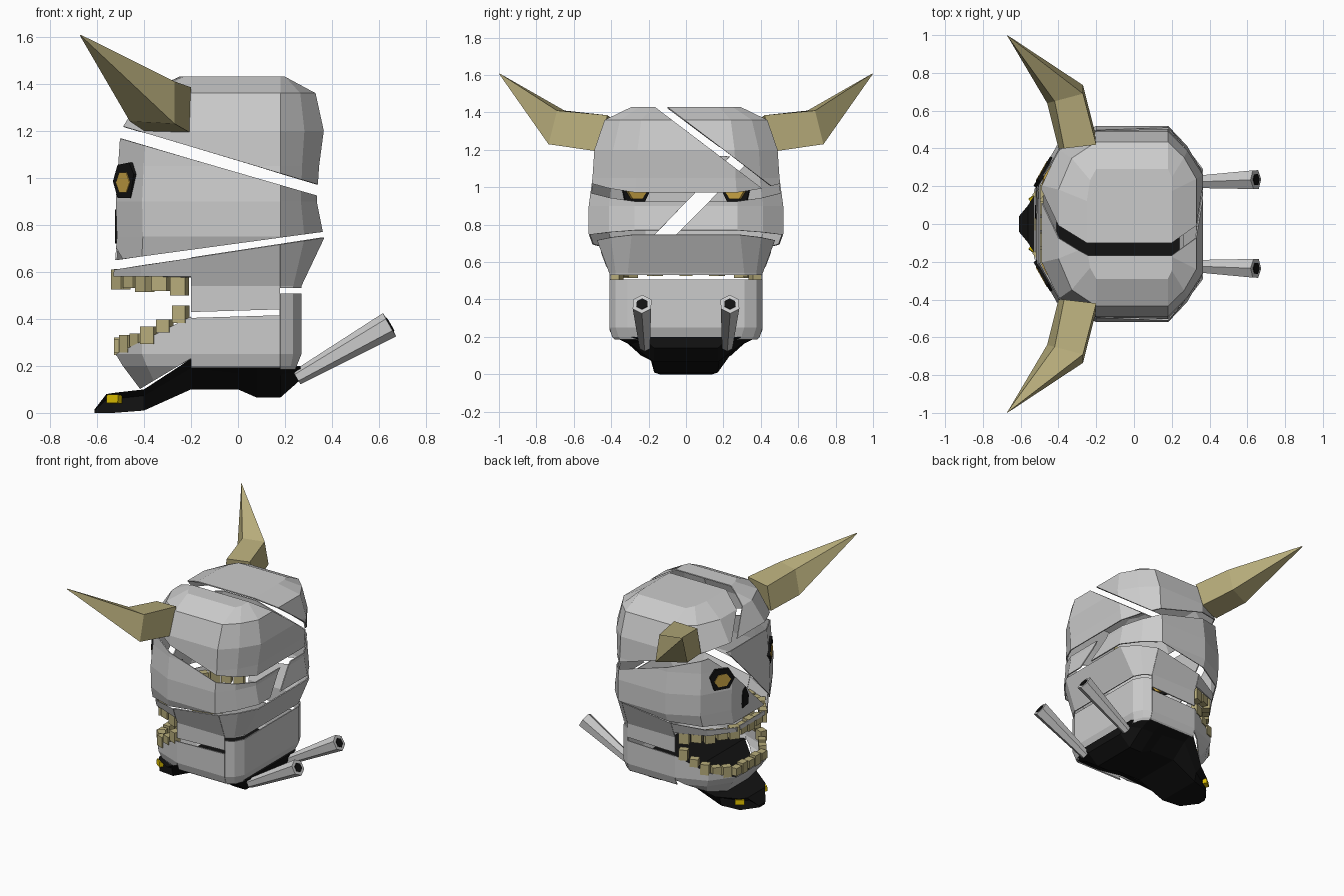
import bpy, bmesh, math
from mathutils import Vector, Matrix

if "Cube" in bpy.data.objects:
    bpy.data.objects.remove(bpy.data.objects["Cube"])


def material(name, col):
    m = bpy.data.materials.new(name)
    m.diffuse_color = (*col, 1)
    m.use_nodes = True
    m.node_tree.nodes["Principled BSDF"].inputs["Base Color"].default_value = m.diffuse_color
    return m


BLACK = material("black", (0.006, 0.006, 0.006))
BONE = material("bone", (0.48, 0.42, 0.2))
GOLD = material("gold", (0.6, 0.38, 0.06))
YELLOW = material("yellow", (0.7, 0.5, 0.0))


def finish(bm, name, mat=None):
    me = bpy.data.meshes.new(name)
    bm.to_mesh(me)
    bm.free()
    ob = bpy.data.objects.new(name, me)
    bpy.context.collection.objects.link(ob)
    if mat:
        me.materials.append(mat)
    return ob


def loft(rings):
    """Closed mesh skinned through equal-length rings."""
    bm = bmesh.new()
    vs = [[bm.verts.new(p) for p in r] for r in rings]
    n = len(vs[0])
    for a, b in zip(vs, vs[1:]):
        for i in range(n):
            bm.faces.new((a[i], a[(i + 1) % n], b[(i + 1) % n], b[i]))
    bm.faces.new(vs[0])
    bm.faces.new(vs[-1])
    bmesh.ops.recalc_face_normals(bm, faces=bm.faces)
    return bm


def skull_ring(z, fx, bx, w, b):
    """Plan outline: front x, back x, half width, flat share of the back."""
    half = [(bx, b * w), (bx * .5 + .1, (b + 1) / 2 * w + .015), (.18, w), (-.2, w),
            (fx * .65 - .07, .8 * w), (fx, .42 * w)]
    return [(x, y, z) for x, y in half] + [(x, -y, z) for x, y in reversed(half)]


def shell(name, profile, planes, thick=.008):
    """Piece of a lofted shell, keeping a*x + b*y + c*z > d for every plane."""
    bm = loft([skull_ring(*p) for p in profile])
    for a, b, c, d in planes:
        no = Vector((a, b, c))
        bmesh.ops.bisect_plane(bm, geom=bm.verts[:] + bm.edges[:] + bm.faces[:],
                               plane_co=no * d / no.length_squared, plane_no=no,
                               clear_inner=True)
    ob = finish(bm, name)
    s = ob.modifiers.new("thickness", 'SOLIDIFY')
    s.thickness, s.offset = thick, -1
    return ob


# Skull outlines, (z, front, back, half width, back flat share)
UPPER = [(1.43, -.25, .2, .29, .6), (1.36, -.4, .33, .435, .55), (1.2, -.5, .365, .49, .53),
         (1.05, -.51, .345, .5, .53), (.9, -.52, .335, .52, .53),
         (.75, -.515, .365, .52, .53), (.55, -.53, .3, .45, .6)]
LOWER = [(.8, -.52, .385, .5, .58), (.74, -.525, .365, .485, .6), (.54, -.53, .27, .41, .76),
         (.25, -.52, .27, .41, .76), (.2, -.49, .25, .395, .75), (.08, -.4, .2, .28, .7)]

# Sliced dome and face band
over_slash = (.298, 0, 1, 1.073)
band = [(-.29, 0, -1, -1.022), (-.136, 0, 1, .721)]
shell("dome_right", UPPER, [over_slash, (0, -.76, -1, -1.303)])
shell("dome_left", UPPER, [over_slash, (0, .76, 1, 1.354)])
shell("face_right", UPPER, band + [(0, -1, .97, .8925)])
shell("face_left", UPPER, band + [(0, 1, -1, -.80)])

# Upper jaw, cheeks and nape below the second slash
below = (.152, 0, -1, -.689)
front, behind = (-1, 0, 0, .2), (1, 0, 0, -.199)
mid, back = (-1, 0, 0, -.179), (1, 0, 0, .181)
shell("upper_jaw", LOWER, [below, front, (0, 0, 1, .58)])
shell("cheeks", LOWER, [below, behind, mid, (-.03, 0, 1, .435)])
shell("nape", LOWER, [below, back, (0, 0, 1, .532)])

# Lower jaw
shell("chin_jaw", LOWER, [front, (.5, 0, -1, -.51), (-.6, 0, 1, .352)])
shell("side_jaw", LOWER, [behind, mid, (.03, 0, -1, -.41), (0, 0, 1, .19)])
shell("back_jaw", LOWER, [back, (0, 0, -1, -.508), (0, 0, 1, .185)])

# Black underside tray: (x, bottom z, top z, bottom half width, top half width)
tray = [(-.61, 0, .015, .03, .04), (-.56, 0, .08, .1, .1), (-.53, 0, .085, .14, .15),
        (-.4, .01, .1, .17, .24), (-.2, .1, .23, .18, .385), (0, .1, .2, .18, .385),
        (.08, .065, .2, .17, .385), (.18, .065, .2, .17, .38), (.265, .14, .2, .17, .28)]
finish(loft([[(x, -b, lo), (x, b, lo), (x, t * .78, hi - .3 * (hi - lo)), (x, t, hi),
              (x, -t, hi), (x, -t * .78, hi - .3 * (hi - lo))]
             for x, lo, hi, b, t in tray]), "underside_tray", BLACK)


def plate(name, pos, normal, pts, depth, mat):
    """Flat polygon (horizontal, vertical) extruded inwards from pos."""
    n = Vector(normal).normalized()
    side = Vector((0, 0, 1)).cross(n).normalized()
    up = n.cross(side)
    ring = [Vector(pos) + side * u + up * v for u, v in pts]
    return finish(loft([ring, [p - n * depth for p in ring]]), name, mat)


def tube(name, a, b, r1, r2, sides, mat=None):
    a, b = Vector(a), Vector(b)
    d = b - a
    bm = bmesh.new()
    bmesh.ops.create_cone(bm, cap_ends=True, segments=sides, radius1=r1, radius2=r2,
                          depth=d.length, matrix=Matrix.Translation((a + b) / 2)
                          @ d.to_track_quat('Z', 'Y').to_matrix().to_4x4())
    return finish(bm, name, mat)


for s, tag in ((1, "left"), (-1, "right")):
    # Horns: bent square section running to a point
    horn = [[(-.2, .46, 1.19), (-.2, .42, 1.385), (-.37, .40, 1.37), (-.4, .40, 1.2)],
            [(-.27, .735, 1.23), (-.27, .69, 1.41), (-.42, .65, 1.41), (-.46, .64, 1.24)],
            [(-.668, .998, 1.604), (-.668, .996, 1.608), (-.672, .996, 1.608),
             (-.672, .998, 1.604)]]
    finish(loft([[(x, y * s, z) for x, y, z in r] for r in horn]), tag + "_horn", BONE)

    # Eyes: dark socket with gold iris
    nrm = (-.87, .49 * s, 0)
    socket = [(-.09, .03), (-.05, .08), (.05, .07), (.09, 0), (.05, -.07), (-.06, -.07)]
    plate(tag + "_socket", (-.488, .28 * s, .985), nrm,
          [(u * s, v) for u, v in socket], .025, BLACK)
    iris = [(.06 * math.cos(i * math.pi / 3), .05 * math.sin(i * math.pi / 3))
            for i in range(6)]
    plate(tag + "_iris", (-.491, .282 * s, .98), nrm, iris, .05, GOLD)

    # Exhaust pipes
    tube(tag + "_pipe", (.25, .22 * s, .15), (.645, .235 * s, .375), .032, .057, 6)
    tube(tag + "_pipe_bore", (.6, .233 * s, .349), (.649, .235 * s, .377), .033, .033, 6, BLACK)

    # Chin lamps
    plate(tag + "_lamp", (-.535, .15 * s, .06), (-.6, .8 * s, .1),
          [(-.03, -.018), (.03, -.018), (.03, .018), (-.03, .018)], .03, YELLOW)

# Nose hole, its other half lost to the slash
plate("nose_hole", (-.524, .065, .79), (-1, 0, 0),
      [(.03, -.06), (.035, 0), (0, .075), (-.03, .05), (-.035, -.07)], .015, BLACK)

# Teeth set along a horseshoe path
ARCH = [Vector(p) for p in ((-.21, .385), (-.38, .32), (-.503, .16),
                            (-.503, -.16), (-.38, -.32), (-.21, -.385))]


def teeth(name, count, height, z_of):
    segs = list(zip(ARCH, ARCH[1:]))
    total = sum((b - a).length for a, b in segs)
    bm = bmesh.new()
    for i in range(count):
        t = total * (i + .5) / count
        for a, b in segs:
            if t <= (b - a).length:
                break
            t -= (b - a).length
        d = (b - a).normalized()
        p = a + d * t
        h = height * (1 + .15 * (-1) ** i)
        m = (Matrix.Translation((p.x, p.y, z_of(p.x)))
             @ Matrix.Rotation(math.atan2(d.y, d.x), 4, 'Z')
             @ Matrix.Diagonal((total / count * .82, .05, h, 1)))
        bmesh.ops.create_cube(bm, size=1, matrix=m)
    finish(bm, name, BONE)


teeth("upper_teeth", 13, .075, lambda x: .57 - .1 * (x + .52))
teeth("lower_teeth", 15, .065, lambda x: .28 + .2 * (x + .52) + 1.1 * (x + .52) ** 2)
